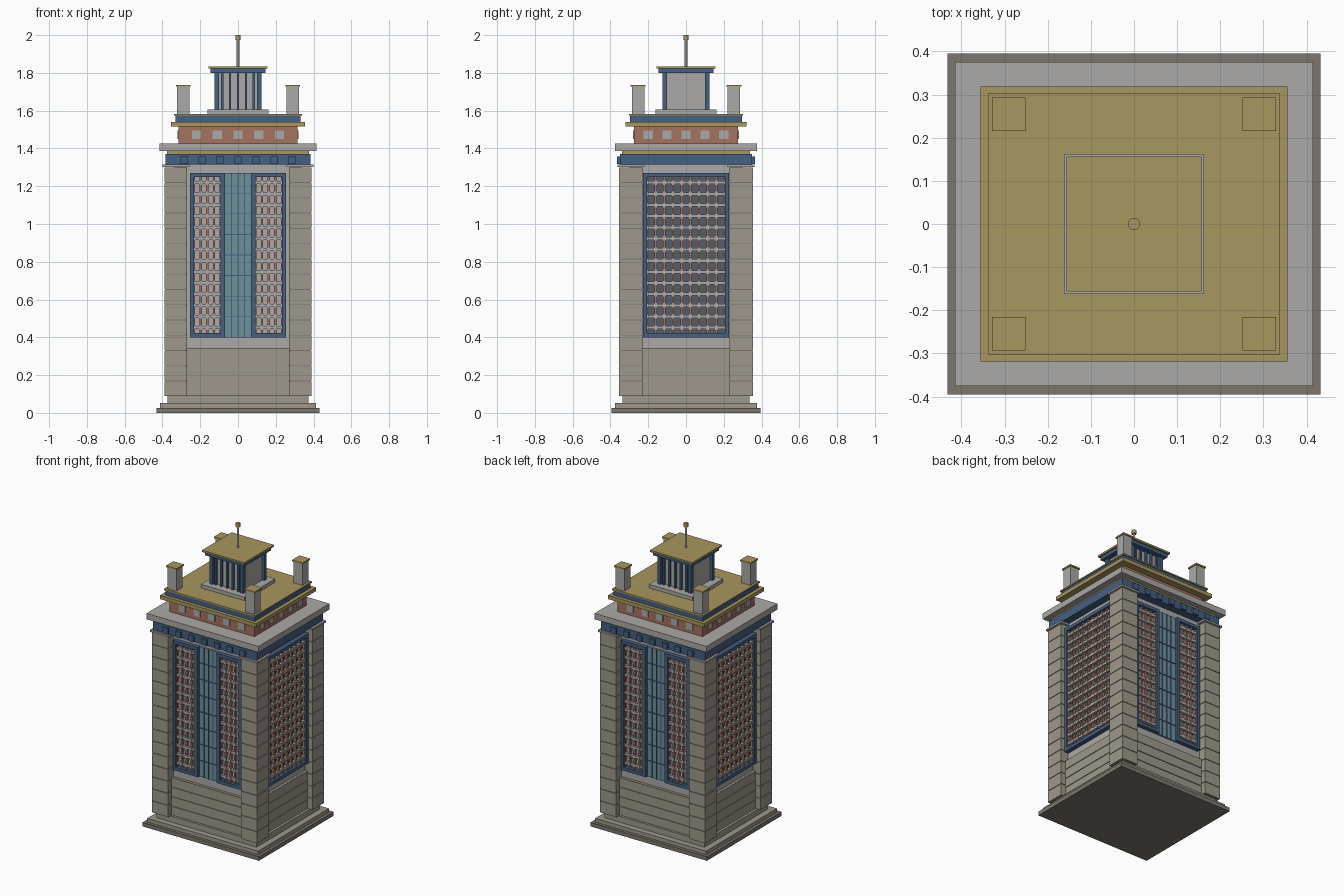
import bpy, bmesh
from mathutils import Matrix, Vector

if "Cube" in bpy.data.objects:
    bpy.data.objects.remove(bpy.data.objects["Cube"])


def mat(name, r, g, b):
    m = bpy.data.materials.new(name)
    m.diffuse_color = (r, g, b, 1)
    m.use_nodes = True
    m.node_tree.nodes["Principled BSDF"].inputs["Base Color"].default_value = m.diffuse_color
    return m


STONE = mat("stone", .34, .315, .265)
DARK = mat("dark_stone", .2, .18, .155)
PALE = mat("pale_stone", .41, .40, .385)
BLUE = mat("blue", .06, .115, .22)
GOLD = mat("gold", .39, .31, .115)
CLAY = mat("terracotta", .38, .17, .115)
GLASS = mat("glass", .155, .28, .33)
PANE = mat("pane", .09, .11, .14)


def boxes(name, material, items):
    """One object from boxes given as (x0, x1, y0, y1, z0, z1)."""
    bm = bmesh.new()
    for x0, x1, y0, y1, z0, z1 in items:
        c = Vector((x0 + x1, y0 + y1, z0 + z1)) / 2
        s = Matrix.Diagonal((abs(x1 - x0), abs(y1 - y0), abs(z1 - z0), 1))
        bmesh.ops.create_cube(bm, size=1, matrix=Matrix.Translation(c) @ s)
    me = bpy.data.meshes.new(name)
    bm.to_mesh(me)
    bm.free()
    me.materials.append(material)
    ob = bpy.data.objects.new(name, me)
    bpy.context.collection.objects.link(ob)
    return ob


def slab(name, material, hx, hy, z0, z1):
    return boxes(name, material, [(-hx, hx, -hy, hy, z0, z1)])


def cylinder(name, material, r, z0, z1, n=16):
    bpy.ops.mesh.primitive_cylinder_add(vertices=n, radius=r, depth=z1 - z0,
                                        location=(0, 0, (z0 + z1) / 2))
    ob = bpy.context.object
    ob.name = name
    ob.data.materials.append(material)
    bpy.ops.object.shade_smooth_by_angle()


def face(axis, sign, u0, u1, d0, d1, z0, z1):
    """Box on a facade: u runs along the wall, d is distance from the centre."""
    if axis == 'y':
        return (u0, u1, sign * d0, sign * d1, z0, z1)
    return (sign * d0, sign * d1, u0, u1, z0, z1)


def mid(a, h):
    return a - h, a + h


# Stepped base
slab("base_step_lower", DARK, .432, .395, 0, .027)
slab("base_step_middle", STONE, .412, .375, .027, .052)
slab("base_step_upper", STONE, .372, .335, .052, .092)

# Core of the tower
slab("core_wall", PALE, .335, .30, .09, 1.315)

# Corner piers of stacked courses
CORNERS = [(sx, sy) for sx in (-1, 1) for sy in (-1, 1)]
N, Z0, H = 15, .09, 1.212 / 15
piers, caps, joints = [], [], []
for sx, sy in CORNERS:
    joints.append((sx * .274, sx * .386, sy * .234, sy * .351, .09, 1.30))
    caps.append((sx * .258, sx * .40, sy * .22, sy * .363, 1.302, 1.314))
    for i in range(N):
        piers.append((sx * .27, sx * .39, sy * .23, sy * .355,
                      Z0 + i * H, Z0 + (i + 1) * H - .004))
boxes("corner_pier_courses", STONE, piers)
boxes("corner_pier_joints", DARK, joints)
boxes("corner_pier_caps", PALE, caps)

# Lower walls in courses
FACES = [('y', -1), ('y', 1), ('x', -1), ('x', 1)]
lower = []
for a, s in FACES:
    w, d = (.272, .32) if a == 'y' else (.232, .355)
    for i in range(4):
        z = .09 + i * .064
        lower.append(face(a, s, -w, w, .29, d, z, z + .06))
    lower.append(face(a, s, -w, w, .29, d - .005, .09, .343))
boxes("lower_wall_courses", STONE, lower)

# Lattice windows: frame, panes, vertical bars, horizontal bars with nodes
frames, panes, verts, horis = [], [], [], []


def lattice(a, s, u0, u1, d, cols, rows=14, z0=.40, z1=1.27, f=.022):
    for e0, e1 in ((u0, u0 + f), (u1 - f, u1)):
        frames.append(face(a, s, e0, e1, d - .045, d, z0, z1))
    for e0, e1 in ((z0, z0 + f), (z1 - f, z1)):
        frames.append(face(a, s, u0 + f, u1 - f, d - .045, d, e0, e1))
    u0, u1, z0, z1 = u0 + f, u1 - f, z0 + f, z1 - f
    panes.append(face(a, s, u0, u1, d - .045, d - .028, z0, z1))
    us = [u0 + (u1 - u0) * i / cols for i in range(cols + 1)]
    for u in us:
        verts.append(face(a, s, *mid(u, .006), d - .03, d - .012, z0, z1))
    for j in range(rows):
        z = z0 + (z1 - z0) * (j + .5) / rows
        horis.append(face(a, s, u0, u1, d - .03, d - .008, *mid(z, .008)))
        for u in us[1:-1]:
            horis.append(face(a, s, *mid(u, .009), d - .028, d - .005,
                              *mid(z, .012)))


for s in (-1, 1):
    lattice('y', s, -.255, -.07, .327, 4)
    lattice('y', s, .07, .255, .327, 4)
    lattice('x', s, -.228, .228, .365, 9)
boxes("window_frames", BLUE, frames)
boxes("window_panes", PANE, panes)
boxes("window_vertical_bars", CLAY, verts)
boxes("window_horizontal_bars", PALE, horis)

# Central glass strips, front and back
glass, mull = [], []
for s in (-1, 1):
    glass.append(face('y', s, -.07, .07, .29, .31, .40, 1.27))
    for u in (-.035, 0, .035):
        mull.append(face('y', s, *mid(u, .002), .305, .315, .40, 1.27))
    for k in range(1, 8):
        mull.append(face('y', s, -.07, .07, .305, .315,
                         *mid(.40 + k * .109, .002)))
boxes("central_glass", GLASS, glass)
boxes("glass_mullions", BLUE, mull)

# Entablature with brackets, gold fillet and cornice
slab("blue_band", BLUE, .385, .35, 1.314, 1.37)
boxes("band_brackets", BLUE, [face('y', s, *mid(i * .095, .019), .34, .364, 1.318, 1.358)
                              for s in (-1, 1) for i in range(-3, 4)])
slab("gold_fillet", GOLD, .375, .34, 1.37, 1.386)
slab("cornice", PALE, .415, .376, 1.386, 1.426)

# Terracotta attic with square panels
slab("attic", CLAY, .315, .275, 1.426, 1.516)
squares = [face(a, s, *mid(i * p, .024), d - .01, d + .006, 1.449, 1.496)
           for a, d, p in (('y', .275, .11), ('x', .315, .10))
           for s in (-1, 1) for i in range(-2, 3)]
boxes("attic_panels", PALE, squares)
slab("attic_gold_ledge", GOLD, .356, .319, 1.516, 1.541)
slab("attic_blue_course", BLUE, .332, .296, 1.541, 1.574)
slab("roof_plate", GOLD, .338, .302, 1.574, 1.583)

# Corner posts on the roof
boxes("roof_posts", PALE, [(*mid(sx * .29, .033), *mid(sy * .254, .033), 1.58, 1.727)
                           for sx, sy in CORNERS])
boxes("roof_post_caps", GOLD, [(*mid(sx * .29, .039), *mid(sy * .254, .039), 1.727, 1.737)
                               for sx, sy in CORNERS])

# Lantern
slab("lantern_base", PALE, .162, .162, 1.58, 1.607)
slab("lantern_core", PALE, .108, .105, 1.607, 1.80)
cols = [(*mid(sx * .113, .012), *mid(sy * .113, .012), 1.607, 1.80)
        for sx, sy in CORNERS]
cols += [(*mid(i * .042, .006), *mid(s * .11, .01), 1.607, 1.80)
         for s in (-1, 1) for i in range(-2, 3)]
boxes("lantern_columns", BLUE, cols)
slab("lantern_lintel", BLUE, .145, .145, 1.80, 1.823)
slab("lantern_roof", GOLD, .157, .157, 1.823, 1.835)

# Mast and finial
cylinder("mast", PALE, .007, 1.83, 1.98)
cylinder("finial", GOLD, .014, 1.975, 2.0)
